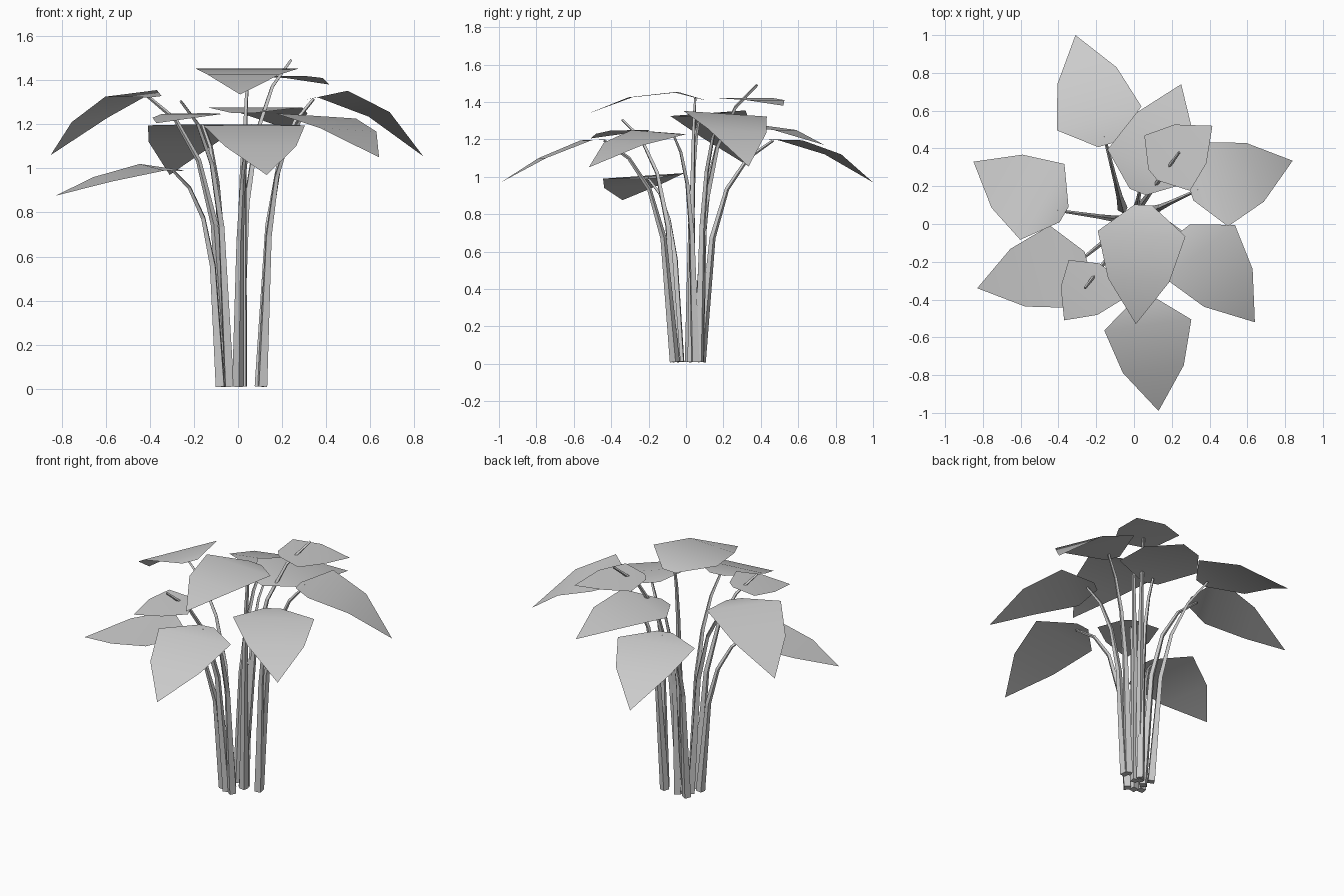
import bpy, math
from mathutils import Vector

if "Cube" in bpy.data.objects:
    bpy.data.objects.remove(bpy.data.objects["Cube"])


def link(name, data):
    ob = bpy.data.objects.new(name, data)
    bpy.context.collection.objects.link(ob)
    bpy.ops.object.select_all(action='DESELECT')
    ob.select_set(True)
    bpy.context.view_layer.objects.active = ob
    return ob


# leaf blade: four cross rows (narrow base, widest, middle, tip) bent along its length
def leaf(name, base, tip, heights, width=0.465, roll=0.0):
    base, tip = Vector(base), Vector(tip)
    d = (tip - base).normalized()
    side = Vector((-d.y, d.x))
    verts = []
    for u, w, z in zip((0, 0.24, 0.63), (0.2, 1.0, 0.7), heights):
        c = base.lerp(tip, u)
        for s in (1, -1):
            p = c + side * s * w * width / 2
            verts.append((p.x, p.y, z + s * roll * w))
    verts.append((tip.x, tip.y, heights[3]))
    me = bpy.data.meshes.new(name)
    me.from_pydata(verts, [], [(0, 2, 3, 1), (2, 4, 5, 3), (4, 6, 5)])
    link(name, me)
    bpy.ops.object.shade_smooth_by_angle(angle=math.radians(40))


# stalk: tapered four-sided tube, nearly straight and then arching outward
def stem(name, root, end):
    path = ((0, 0, 1.0), (0.56, 0.16, 0.62), (0.78, 0.36, 0.45),
            (0.92, 0.65, 0.36), (1, 1, 0.27))
    cu = bpy.data.curves.new(name, 'CURVE')
    cu.dimensions = '3D'
    cu.bevel_depth = 0.027
    cu.bevel_resolution = 0
    cu.use_fill_caps = True
    sp = cu.splines.new('POLY')
    sp.use_smooth = False
    sp.points.add(len(path) - 1)
    for pt, (t, h, r) in zip(sp.points, path):
        x = root[0] + (end[0] - root[0]) * h
        y = root[1] + (end[1] - root[1]) * h
        pt.co = (x, y, 0.01 + (end[2] - 0.01) * t, 1)
        pt.radius = r
    link(name, cu)
    bpy.ops.object.convert(target='MESH')


# name, stalk root, leaf base, leaf tip, row heights, width, roll, stalk end (None = leaf base)
plants = [
    ("back_left", (-0.06, 0.08), (-0.145, 0.42), (-0.31, 1.0), (1.20, 1.195, 1.12, 0.97), 0.465, 0, None),
    ("back", (0.01, 0.07), (0.02, 0.17), (0.25, 0.74), (1.25, 1.277, 1.25, 1.17), 0.465, 0, None),
    ("back_small", (0.0, 0.05), (0.10, 0.26), (0.415, 0.52), (1.42, 1.42, 1.41, 1.38), 0.38, 0, (0.24, 0.38, 1.49)),
    ("right", (0.10, 0.07), (0.30, 0.17), (0.84, 0.335), (1.31, 1.337, 1.245, 1.055), 0.465, -0.015, None),
    ("front_right", (0.11, 0.05), (0.26, -0.03), (0.64, -0.52), (1.23, 1.238, 1.175, 1.05), 0.465, -0.012, None),
    ("front", (0.0, -0.06), (0.055, -0.39), (0.13, -0.99), (1.20, 1.195, 1.10, 0.97), 0.465, 0, None),
    ("top", (0.02, 0.03), (0.05, 0.10), (0.01, -0.53), (1.41, 1.452, 1.425, 1.335), 0.465, 0, None),
    ("left", (-0.05, 0.02), (-0.37, 0.05), (-0.85, 0.33), (1.325, 1.34, 1.22, 1.06), 0.465, -0.015, None),
    ("front_left", (-0.08, -0.03), (-0.25, -0.19), (-0.83, -0.34), (0.99, 1.005, 0.95, 0.875), 0.45, -0.015, None),
    ("front_small", (-0.04, -0.05), (-0.155, -0.23), (-0.37, -0.51), (1.25, 1.247, 1.23, 1.205), 0.35, 0, (-0.26, -0.34, 1.305)),
]

for name, root, base, tip, heights, width, roll, end in plants:
    leaf(name + "_leaf", base, tip, heights, width, roll)
    # stalks reach slightly under the blade
    if end is None:
        p = Vector(base).lerp(Vector(tip), 0.08)
        end = (p.x, p.y, heights[0] + (heights[1] - heights[0]) / 3 - 0.004)
    stem(name + "_stem", root, end)
